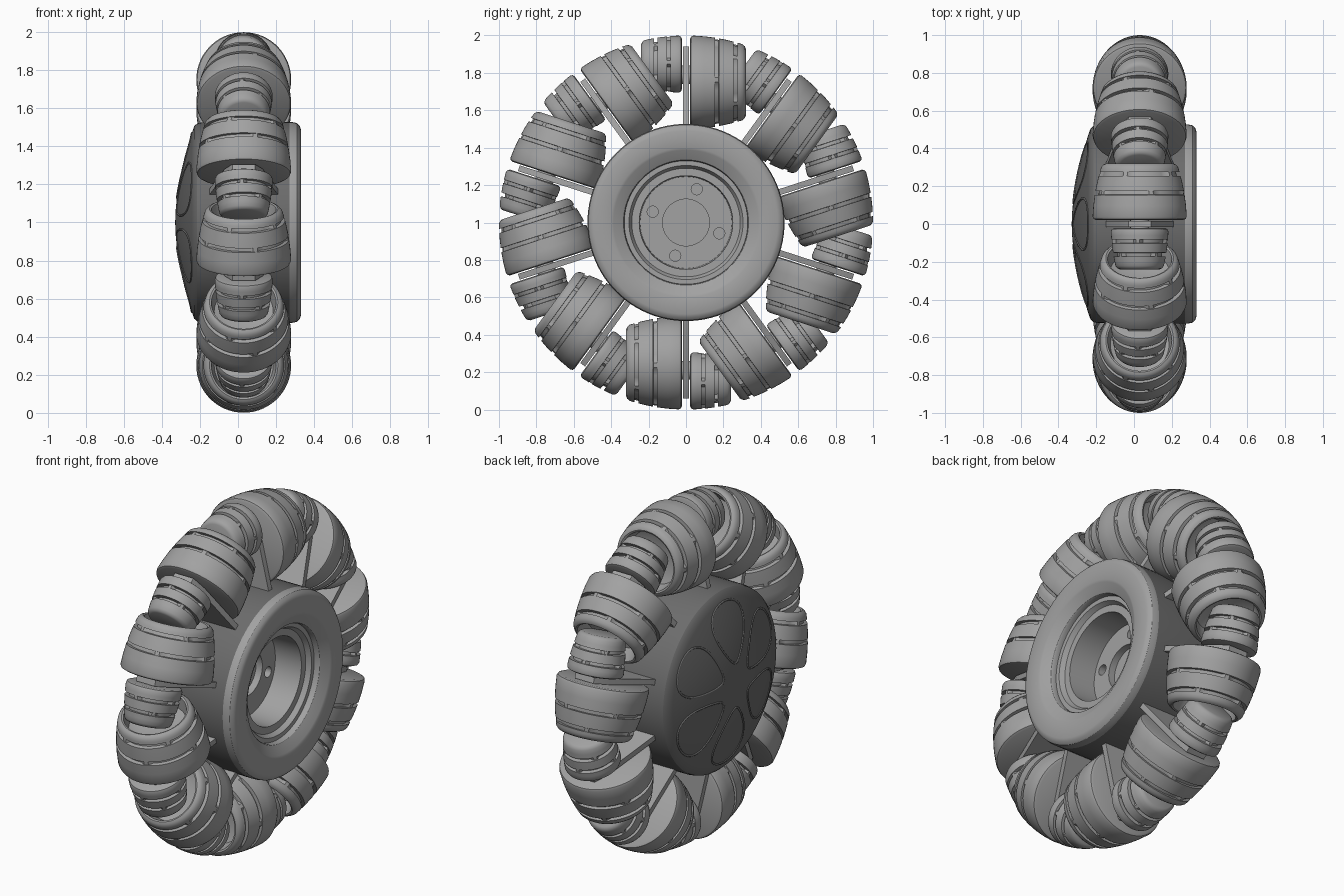
import bpy, bmesh
from math import sin, cos, pi, sqrt, radians
from mathutils import Matrix, Vector

if "Cube" in bpy.data.objects:
    bpy.data.objects.remove(bpy.data.objects["Cube"])

CX = 0.03                      # roller plane offset along the wheel axis
R = 1.0                        # rolling radius
N = 10                         # roller pairs


def material(name, v):
    m = bpy.data.materials.new(name)
    m.diffuse_color = (v, v, v, 1)
    m.use_nodes = True
    m.node_tree.nodes["Principled BSDF"].inputs["Base Color"].default_value = m.diffuse_color
    return m


GREY = material("mid_grey", 0.36)
DARK = material("dark_grey", 0.15)


def shade(ob, angle=35):
    bpy.ops.object.select_all(action='DESELECT')
    ob.select_set(True)
    bpy.context.view_layer.objects.active = ob
    bpy.ops.object.shade_smooth_by_angle(angle=radians(angle))


def finish(name, bm, angle=35):
    bmesh.ops.remove_doubles(bm, verts=bm.verts, dist=1e-5)
    bmesh.ops.recalc_face_normals(bm, faces=bm.faces)
    me = bpy.data.meshes.new(name)
    bm.to_mesh(me)
    bm.free()
    me.materials.append(GREY)
    ob = bpy.data.objects.new(name, me)
    bpy.context.collection.objects.link(ob)
    shade(ob, angle)
    return ob


def lathe(name, rows, seg, axis='Y', angle=35):
    """rows: (position on axis, radius, tie radius or None, tie phase)"""
    bm = bmesh.new()
    rings = []
    for row in rows:
        t, r = row[:2]
        ring = []
        for i in range(seg):
            rr = r
            if len(row) > 2 and (i + row[3]) % 12 < 2:
                rr = row[2]
            a, b = rr * cos(2 * pi * i / seg), rr * sin(2 * pi * i / seg)
            ring.append(bm.verts.new((a, t, b) if axis == 'Y' else (t, a, b)))
        rings.append(ring)
    for p, q in zip(rings, rings[1:]):
        for i in range(seg):
            j = (i + 1) % seg
            bm.faces.new((p[i], p[j], q[j], q[i]))
    return finish(name, bm, angle)


def barrel(t0, t1, axis_r, grooves, width, depth, inner, sign):
    """Profile whose outer edge follows the rolling circle, with tread grooves."""
    f = lambda t: sqrt(R * R - t * t) - axis_r
    c = 0.018
    rows = [(t0, 0), (t0, f(t0) - c), (t0 + 0.3 * c, f(t0) - 0.3 * c), (t0 + c, f(t0 + c))]
    last = t0 + c
    for k, g in enumerate(grooves):
        a, b = g - width / 2, g + width / 2
        m = (last + a) / 2
        rows += [(m, f(m)), (a, f(a)),
                 (a + .001, f(a) - depth, f(a) - .003, 6 * k),
                 (b - .001, f(b) - depth, f(b) - .003, 6 * k), (b, f(b))]
        last = b
    m = (last + t1 - c) / 2
    rows += [(m, f(m)), (t1 - c, f(t1 - c)), (t1 - 0.3 * c, f(t1) - 0.3 * c), (t1, f(t1) - c)]
    rows += inner
    return [(sign * r[0],) + r[1:] for r in rows]


def place(ob, name, k, axis_r):
    m = Matrix.Translation((CX, 0, 1)) @ Matrix.Rotation(-2 * pi * k / N, 4, 'X')
    if k:
        ob = bpy.data.objects.new(name, ob.data)
        bpy.context.collection.objects.link(ob)
    ob.matrix_world = m @ Matrix.Translation((0, 0, axis_r))


# Large rollers (hollow outer end) and small rollers nesting inside them
LA, SA = 0.75, 0.847
large = lathe("large_roller", barrel(.022, .32, LA, (.165, .265), .022, .02,
              [(.316, .17), (.24, .155), (.212, .10), (.212, 0)], 1), 60)
small = lathe("small_roller", barrel(.022, .24, SA, (.092, .162), .020, .022,
              [(.24, 0)], -1), 48)
axle = lathe("axle", [(-.05, 0), (-.05, .05), (.05, .05), (.05, 0)], 24)

# Tapered spoke plate carrying the axles
bm = bmesh.new()
outline = [(-.19, .48), (.19, .48), (.10, .86), (.06, .94), (-.06, .94), (-.10, .86)]
face = bm.faces.new([bm.verts.new((x, -.016, z)) for x, z in outline])
ext = bmesh.ops.extrude_face_region(bm, geom=[face])
bmesh.ops.translate(bm, vec=(0, .032, 0),
                    verts=[v for v in ext['geom'] if isinstance(v, bmesh.types.BMVert)])
plate = finish("spoke_plate", bm)

for k in range(N):
    place(large, "large_roller", k, LA)
    place(small, "small_roller", k, SA)
    place(axle, "axle", k, .79)
    place(plate, "spoke_plate", k, 0)


# Hub: domed cap on -x, dished mounting recess on +x
def dome(r):
    return -.33 + .105 * (r / .52) ** 1.8


hub_rows = [(dome(r), r) for r in (0, .06, .13, .2, .27, .34, .41, .47, .505)]
hub_rows += [(-.215, .52), (-.19, .525), (.27, .527), (.285, .527), (.31, .522), (.324, .508),
             (.33, .49), (.33, .40), (.325, .387), (.295, .335), (.285, .33), (.262, .33),
             (.262, .305), (.235, .29), (.235, .25), (.07, .245), (.07, .125), (.03, .125), (.03, 0)]
hub = lathe("hub", hub_rows, 96, 'X')
hub.location = (0, 0, 1)

# Four bolt holes
bm = bmesh.new()
for k in range(4):
    a = radians(72 + 90 * k)
    bmesh.ops.create_cone(bm, cap_ends=True, segments=20, radius1=.03, radius2=.03, depth=.12,
                          matrix=Matrix.Translation((.07, .187 * cos(a), 1 + .187 * sin(a)))
                          @ Matrix.Rotation(pi / 2, 4, 'Y'))
cutter = finish("bolt_hole_cutter", bm)
cutter.hide_render = True
mod = hub.modifiers.new("bolt_holes", 'BOOLEAN')
mod.operation, mod.object, mod.solver = 'DIFFERENCE', cutter, 'EXACT'
bpy.context.view_layer.objects.active = hub
bpy.ops.object.modifier_apply(modifier=mod.name)
bpy.data.objects.remove(cutter)
shade(hub, 28)

# Dark drum and cap, lighter mounting face
hub.data.materials.clear()
hub.data.materials.append(GREY)
hub.data.materials.append(DARK)
for p in hub.data.polygons:
    r = Vector(p.center[1:]).length
    p.material_index = int(p.center.x < -.1 or (r > .5 and p.center.x < .27))

# Petal outlines on the domed cap
cu = bpy.data.curves.new("cap_petals", 'CURVE')
cu.dimensions, cu.bevel_depth, cu.bevel_resolution = '3D', .006, 1
cu.materials.append(DARK)
for k in range(6):
    sp = cu.splines.new('POLY')
    sp.points.add(31)
    sp.use_cyclic_u = True
    for i, p in enumerate(sp.points):
        a = 2 * pi * i / 32
        u = .30 + .17 * cos(a)
        v = .185 * sin(a) * (.35 + .65 * (u - .13) / .34)
        d = Vector((u, v)) @ Matrix.Rotation(2 * pi * (k + .5) / 6, 2)
        p.co = (dome(d.length) + .001, d.x, d.y, 1)
petals = bpy.data.objects.new("cap_petals", cu)
petals.location = (0, 0, 1)
bpy.context.collection.objects.link(petals)
